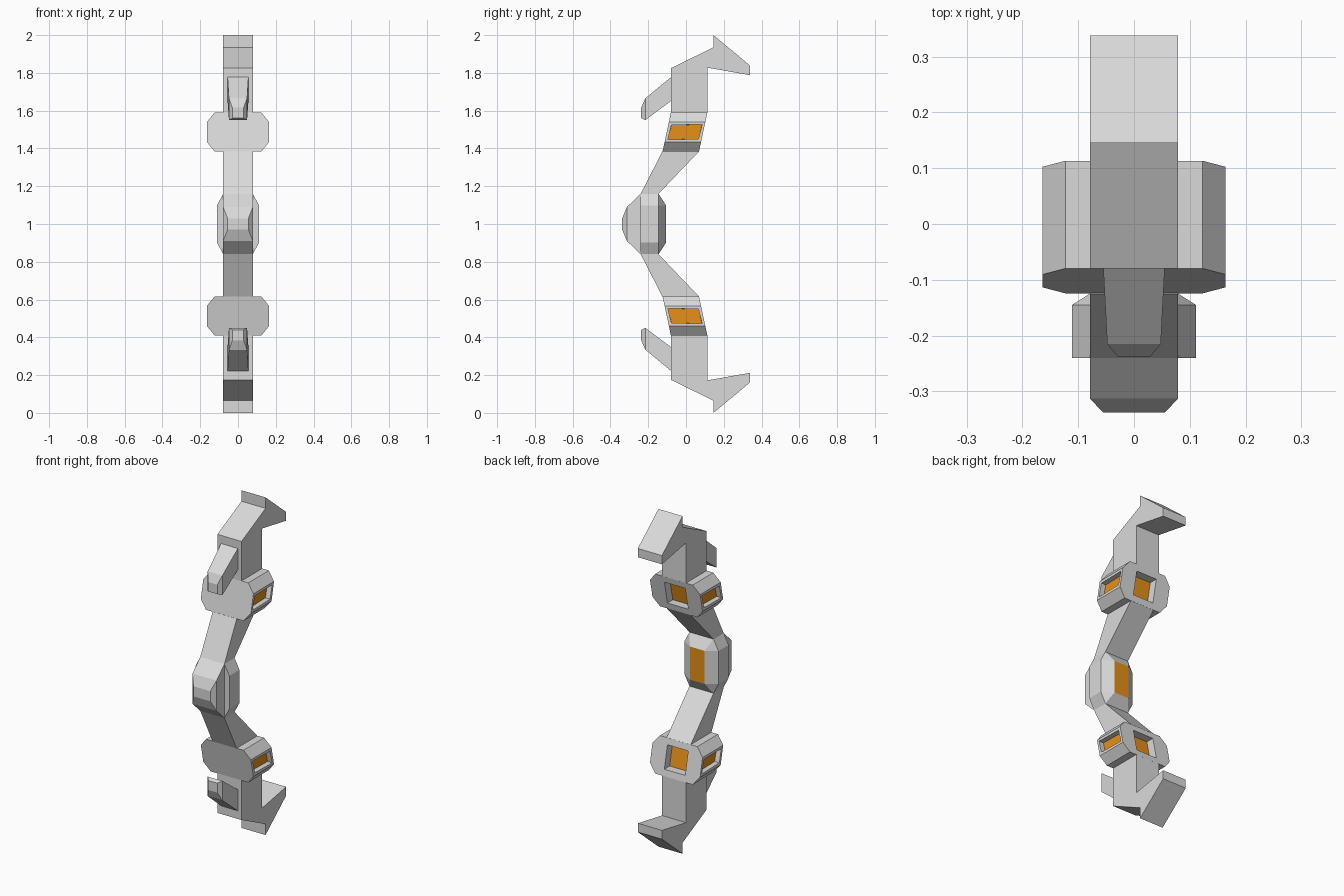
import bpy
import bmesh

cube = bpy.data.objects.get("Cube")
if cube:
    bpy.data.objects.remove(cube, do_unlink=True)


def make_material(name, rgb):
    mat = bpy.data.materials.new(name)
    mat.use_nodes = True
    color = (*rgb, 1.0)
    mat.diffuse_color = color
    mat.node_tree.nodes["Principled BSDF"].inputs["Base Color"].default_value = color
    return mat


GREY = make_material("light grey", (0.70, 0.70, 0.70))
ORANGE = make_material("orange", (0.79, 0.28, 0.009))
HALF = 0.079    # half width of the spine
MIDDLE = 1.0    # height of the mirror plane


def finish(bm, name, side=1):
    """Mirror about the middle height for side -1 and make the object."""
    for v in bm.verts:
        v.co.z = MIDDLE + side * (v.co.z - MIDDLE)
    bmesh.ops.recalc_face_normals(bm, faces=bm.faces)
    mesh = bpy.data.meshes.new(name)
    bm.to_mesh(mesh)
    bm.free()
    mesh.materials.append(GREY)
    mesh.materials.append(ORANGE)
    obj = bpy.data.objects.new(name, mesh)
    bpy.context.collection.objects.link(obj)
    return obj


def prism(name, profile, side):
    """Extrude a (y, z) outline across the width."""
    bm = bmesh.new()
    face = bm.faces.new([bm.verts.new((-HALF, y, z)) for y, z in profile])
    new = bmesh.ops.extrude_face_region(bm, geom=[face])["geom"]
    verts = [g for g in new if isinstance(g, bmesh.types.BMVert)]
    bmesh.ops.translate(bm, verts=verts, vec=(2 * HALF, 0, 0))
    finish(bm, name, side)


def ring(y, z, wide, tall, cut_x=0.0, cut_z=0.0, shear=0.0):
    """Rectangle with cut corners, facing front, slanted by shear."""
    a, b = wide - cut_x, tall - cut_z
    pts = [(a, tall), (wide, b), (wide, -b), (a, -tall),
           (-a, -tall), (-wide, -b), (-wide, b), (-a, tall)]
    return [(px, y + shear * pz, z + pz) for px, pz in pts]


def loft(rings, orange_end=False):
    """Skin the rings from front to back and cap both ends."""
    bm = bmesh.new()
    loops = [[bm.verts.new(p) for p in r] for r in rings]
    for low, high in zip(loops, loops[1:]):
        for i in range(len(low)):
            j = (i + 1) % len(low)
            bm.faces.new((low[i], low[j], high[j], high[i]))
    bm.faces.new(loops[0])
    end = bm.faces.new(loops[-1])
    end.material_index = int(orange_end)
    bmesh.ops.remove_doubles(bm, verts=bm.verts, dist=0.0005)
    bmesh.ops.recalc_face_normals(bm, faces=bm.faces)
    return bm


# Central grip: blunt nose in front, cut-corner body, raised light at the back
bm = loft([
    ring(-0.338, MIDDLE, 0.055, 0.03),
    ring(-0.313, MIDDLE, HALF, 0.09),
    ring(-0.24, MIDDLE, HALF, 0.16),
    ring(-0.24, MIDDLE, 0.111, 0.16, 0.032, 0.062),
    ring(-0.145, MIDDLE, 0.111, 0.16, 0.032, 0.062),
    ring(-0.105, MIDDLE, 0.048, 0.098),
], orange_end=True)
finish(bm, "center_grip")

HOOK = [(-0.08, 1.59), (-0.08, 1.825), (0.145, 1.935), (0.145, 2.0),
        (0.338, 1.84), (0.338, 1.788), (0.113, 1.828), (0.113, 1.59)]
LINK = [(-0.24, 1.16), (-0.125, 1.384), (0.069, 1.384), (-0.145, 1.16)]
JOINT_Z = 1.487
SHEAR = 0.214

for label, side in (("upper", 1), ("lower", -1)):
    prism(label + "_hook", HOOK, side)
    prism(label + "_link", LINK, side)

    # Slanted joint block with a recessed light at the back
    bm = loft([
        ring(-0.102, JOINT_Z, 0.164, 0.104, 0.041, 0.05, SHEAR),
        ring(0.091, JOINT_Z, 0.164, 0.104, 0.041, 0.05, SHEAR),
        ring(0.091, JOINT_Z, 0.068, 0.067, 0, 0, SHEAR),
        ring(0.041, JOINT_Z, 0.068, 0.067, 0, 0, SHEAR),
    ], orange_end=True)
    # Recessed lights on both sides
    ends = [f for f in bm.faces
            if abs(f.normal.x) > 0.99 and abs(f.calc_center_median().x) > 0.15]
    bmesh.ops.inset_individual(bm, faces=ends, thickness=0.022)
    bmesh.ops.inset_individual(bm, faces=ends, thickness=0.0005, depth=-0.03)
    for f in ends:
        f.material_index = 1
    finish(bm, label + "_joint", side)

    # Tapered prong pointing forward
    bm = loft([
        ring(-0.237, 1.588, 0.03, 0.028),
        ring(-0.215, 1.608, 0.048, 0.058),
        ring(-0.08, 1.714, 0.055, 0.063),
    ])
    finish(bm, label + "_prong", side)
